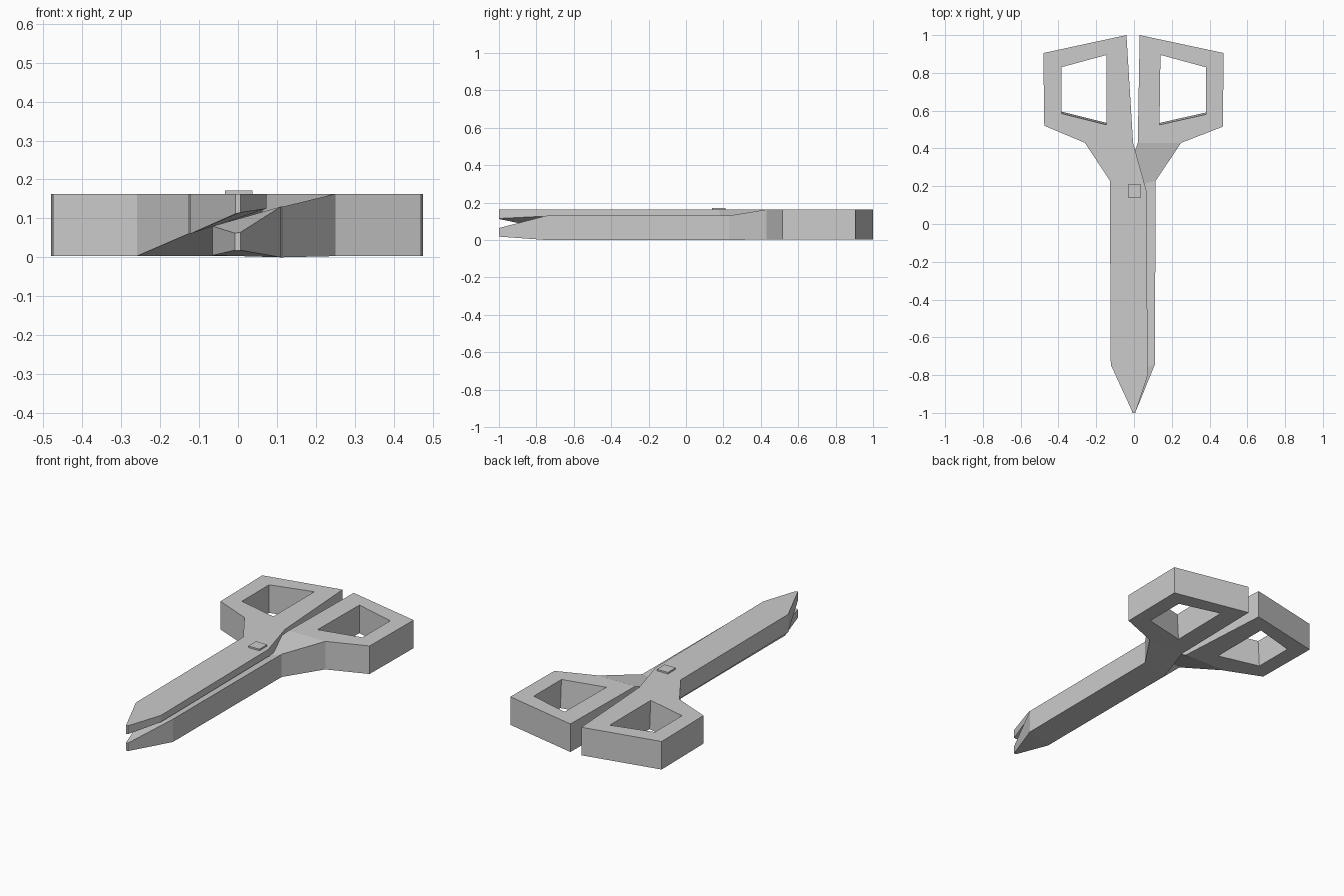
import bpy
import bmesh

cube = bpy.data.objects.get("Cube")
if cube:
    bpy.data.objects.remove(cube)

BOTTOM, TOP = 0.003, 0.163

grey = bpy.data.materials.new("plain grey")
grey.use_nodes = True
colour = (0.6, 0.6, 0.6, 1)
grey.diffuse_color = colour
grey.node_tree.nodes["Principled BSDF"].inputs["Base Color"].default_value = colour


def finish(bm, name):
    bmesh.ops.recalc_face_normals(bm, faces=bm.faces)
    mesh = bpy.data.meshes.new(name)
    bm.to_mesh(mesh)
    bm.free()
    mesh.materials.append(grey)
    obj = bpy.data.objects.new(name, mesh)
    bpy.context.collection.objects.link(obj)
    return obj


def scissor_half(name, outline, hole, stations):
    """Outline and hole form the handle; each station is a pair of
    (x, y, low z, high z) points on the outer and inner blade edges."""
    bm = bmesh.new()

    def column(x, y, low=BOTTOM, high=TOP, shift=0):
        return bm.verts.new((x, y + shift, low)), bm.verts.new((x, y, high))

    def wall(p, q):
        bm.faces.new((p[0], q[0], q[1], p[1]))

    # Handle frame: first two outline points join the blade
    rim = [column(*p) for p in outline]
    inner = [column(*p, shift=0.01 if i < 2 else 0) for i, p in enumerate(hole)]
    for i in range(1, 5):
        wall(rim[i], rim[(i + 1) % 5])
    for i in range(4):
        wall(inner[i], inner[(i + 1) % 4])
    for level in (0, 1):
        r = [c[level] for c in rim]
        h = [c[level] for c in inner]
        bm.faces.new((r[0], r[1], h[0]))
        for i in range(1, 5):
            bm.faces.new((r[i], r[(i + 1) % 5], h[i % 4], h[i - 1]))

    # Crossing shank and blade, as a strip of sections
    previous = (rim[1], rim[0])
    for outer_point, inner_point in stations:
        section = (column(*outer_point), column(*inner_point))
        for side in (0, 1):
            wall(previous[side], section[side])
            bm.faces.new((previous[0][side], previous[1][side],
                          section[1][side], section[0][side]))
        previous = section
    wall(*previous)
    return finish(bm, name)


scissor_half(
    "upper_half",
    [(-0.005, 0.43), (-0.26, 0.43), (-0.475, 0.52), (-0.48, 0.905), (-0.04, 1.0)],
    [(-0.145, 0.525), (-0.385, 0.585), (-0.385, 0.83), (-0.145, 0.895)],
    [((-0.128, 0.23, 0.06, TOP), (0.065, 0.18, 0.122, TOP)),
     ((-0.123, -0.745, 0.06, TOP), (0.073, -0.8, 0.125, TOP)),
     ((-0.006, -1.0, 0.112, TOP), (0.007, -1.0, 0.115, TOP))])

scissor_half(
    "lower_half",
    [(0.02, 0.43), (0.25, 0.43), (0.47, 0.515), (0.475, 0.905), (0.03, 1.0)],
    [(0.135, 0.525), (0.38, 0.58), (0.38, 0.83), (0.14, 0.895)],
    [((0.115, 0.23, 0, 0.13), (-0.065, 0.18, 0.005, 0.08)),
     ((0.11, -0.745, 0, 0.13), (-0.065, -0.8, 0.005, 0.08)),
     ((0.006, -1.0, 0.018, 0.064), (-0.008, -1.0, 0.018, 0.062))])

# Pivot plate
bm = bmesh.new()
bmesh.ops.create_cube(bm, size=1)
bmesh.ops.scale(bm, vec=(0.07, 0.07, 0.03), verts=bm.verts)
bmesh.ops.translate(bm, vec=(0.002, 0.175, 0.157), verts=bm.verts)
finish(bm, "pivot_plate")
